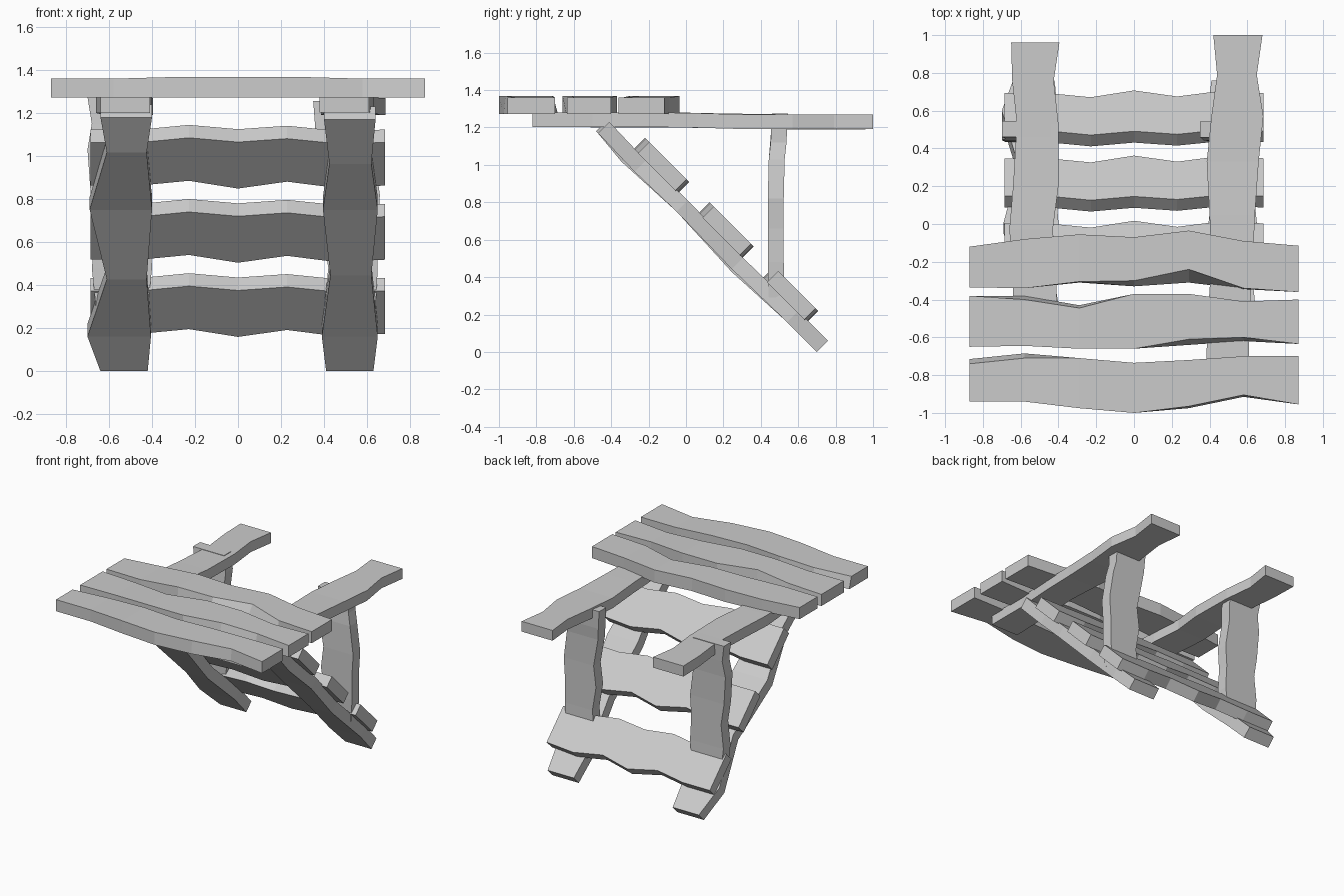
import bpy, bmesh
from mathutils import Vector


def loft(name, sections):
    """Closed board skinned through a list of four-corner sections."""
    bm = bmesh.new()
    rings = [[bm.verts.new(p) for p in s] for s in sections]
    for a, b in zip(rings, rings[1:]):
        for i in range(4):
            j = (i + 1) % 4
            bm.faces.new((a[i], a[j], b[j], b[i]))
    bm.faces.new(rings[0])
    bm.faces.new(rings[-1])
    bmesh.ops.recalc_face_normals(bm, faces=bm.faces[:])
    mesh = bpy.data.meshes.new(name)
    bm.to_mesh(mesh)
    bm.free()
    ob = bpy.data.objects.new(name, mesh)
    bpy.context.collection.objects.link(ob)
    return ob


def side_board(name, stations, thick):
    """Board whose width runs along x: stations are (x0, x1, y, z) centres."""
    t = Vector(thick) / 2
    secs = []
    for x0, x1, y, z in stations:
        a, b = Vector((x0, y, z)), Vector((x1, y, z))
        secs.append([a - t, b - t, b + t, a + t])
    return loft(name, secs)


# Three wavy seat planks: rear edge, front edge, bevel of the front and rear top edges
planks = [
    ([-.12, -.08, -.055, -.07, -.035, -.09, -.115],
     [-.335, -.34, -.31, -.33, -.31, -.345, -.36],
     [0, 0, .005, .03, .07, .005, 0], [0] * 7),
    ([-.38, -.38, -.43, -.37, -.37, -.41, -.40],
     [-.65, -.645, -.66, -.66, -.64, -.62, -.635],
     [0, 0, 0, 0, .03, .02, 0], [0, .02, .015, 0, 0, 0, 0]),
    ([-.715, -.685, -.71, -.735, -.72, -.70, -.70],
     [-.94, -.94, -.975, -1.0, -.975, -.915, -.955],
     [0, 0, 0, 0, .01, .01, 0], [.025, .025, 0, 0, 0, 0, 0]),
]
for n, (rear, front, fb, rb) in enumerate(planks):
    secs = []
    for i in range(7):
        x = -.87 + .29 * i
        top = 1.36 + (.008 if 2 <= i <= 4 else 0)
        secs.append([(x, front[i], 1.272), (x, rear[i], 1.272),
                     (x, rear[i] - rb[i], top), (x, front[i] + fb[i], top)])
    loft(f"seat_plank_{n + 1}", secs)

# Horizontal rails under the seat
side_board("left_rail", [
    (-.65, -.395, .96, 1.23), (-.645, -.425, .76, 1.23), (-.62, -.40, .53, 1.23),
    (-.64, -.40, .2, 1.235), (-.66, -.43, -.03, 1.24), (-.64, -.41, -.27, 1.24),
    (-.64, -.41, -.51, 1.24)], (0, 0, .08))
side_board("right_rail", [
    (.42, .68, 1.0, 1.23), (.44, .65, .79, 1.23), (.41, .685, .57, 1.23),
    (.385, .66, .33, 1.23), (.40, .64, .05, 1.238), (.41, .63, -.2, 1.242),
    (.39, .61, -.5, 1.242), (.38, .61, -.82, 1.242)], (0, 0, .078))


# Sloping legs: (x0, x1, height along the slope, bow away from the slope)
def leg(name, rows):
    side_board(name, [(x0, x1, .73 - (z - .03) - bow, z - bow)
                      for x0, x1, z, bow in rows], (0, .06, .06))


leg("left_leg", [
    (-.64, -.42, .03, 0), (-.70, -.405, .19, 0), (-.61, -.425, .47, .014),
    (-.69, -.40, .78, 0), (-.61, -.425, 1.06, .014), (-.64, -.40, 1.21, 0)])
leg("right_leg", [
    (.41, .63, .03, 0), (.39, .65, .19, 0), (.43, .62, .48, .006),
    (.395, .65, .78, 0), (.425, .62, 1.0, .006), (.40, .64, 1.2, 0)])

# Upright rear posts
side_board("left_post", [
    (-.66, -.42, .485, .29), (-.68, -.40, .48, .48), (-.66, -.41, .48, .66),
    (-.685, -.40, .48, .82), (-.70, -.43, .485, 1.03), (-.68, -.42, .495, 1.15),
    (-.70, -.44, .503, 1.274)], (0, .085, 0))
side_board("right_post", [
    (.40, .64, .485, .29), (.42, .65, .48, .48), (.39, .65, .48, .66),
    (.41, .66, .48, .82), (.37, .63, .485, 1.03), (.36, .61, .495, 1.12),
    (.35, .61, .5, 1.255)], (0, .085, 0))

# Cross slats lying on the sloping legs
wave = [0, 0, -.022, .006, -.018, .008, 0]
wide = [.1, .1, .1, .108, .1, .103, .1]
for n in range(3):
    cy, cz = -.127 + .345 * n, .993 - .345 * n
    secs = []
    for i in range(7):
        x, y, z, w = -.685 + .2283 * i, cy + wave[i], cz - wave[i], wide[i]
        k = .03
        secs.append([(x, y - w - k, z + w - k), (x, y + w - k, z - w - k),
                     (x, y + w + k, z - w + k), (x, y - w + k, z + w + k)])
    loft(f"cross_slat_{n + 1}", secs)
